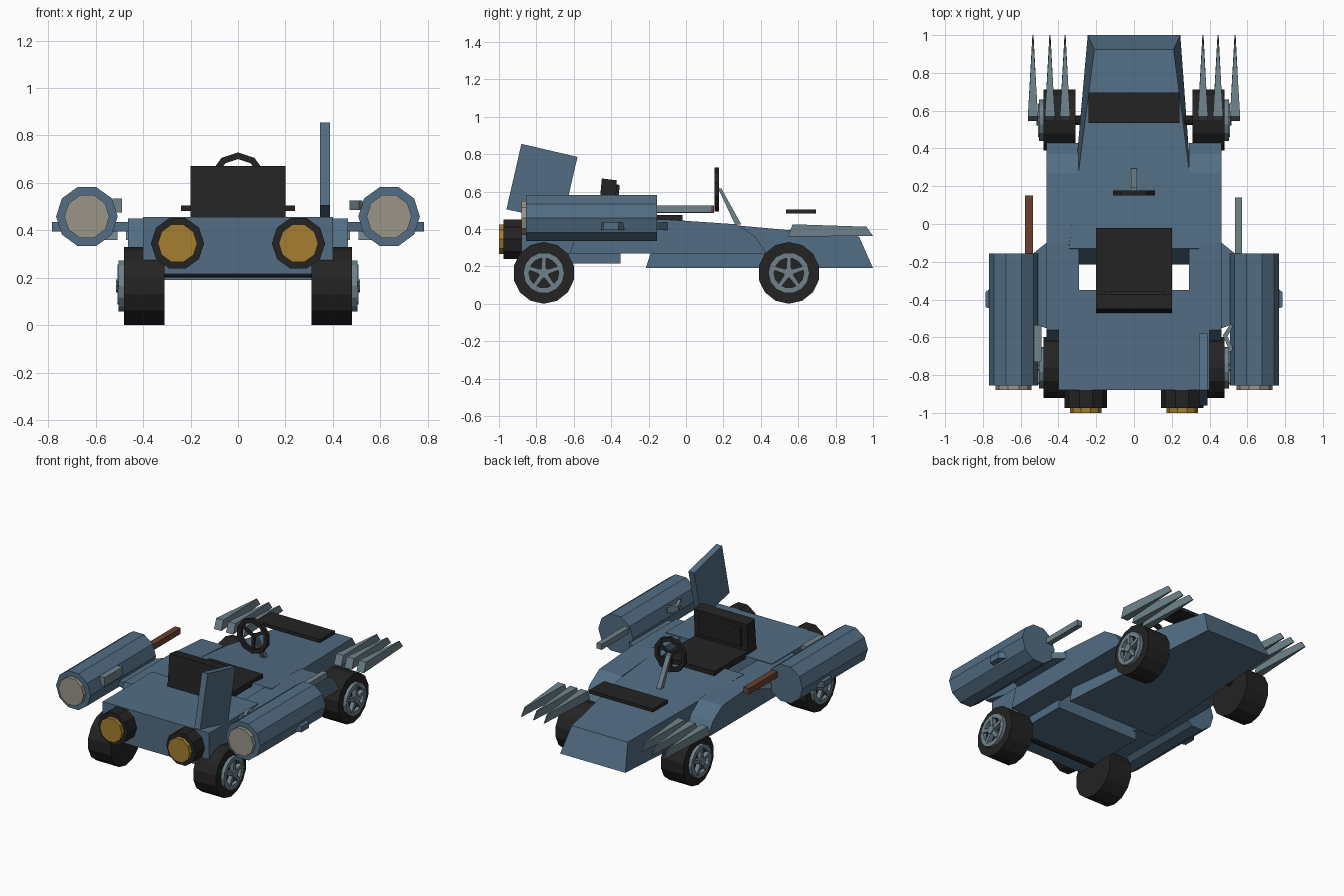
import bpy, bmesh, math
from mathutils import Vector, Matrix

if "Cube" in bpy.data.objects:
    bpy.data.objects.remove(bpy.data.objects["Cube"])


def mat(name, rgb):
    m = bpy.data.materials.new(name)
    m.diffuse_color = (*rgb, 1)
    m.use_nodes = True
    m.node_tree.nodes["Principled BSDF"].inputs["Base Color"].default_value = m.diffuse_color
    return m


BLUE = mat("body blue", (0.085, 0.155, 0.23))
BLACK = mat("rubber black", (0.017, 0.017, 0.017))
STEEL = mat("steel grey", (0.16, 0.225, 0.26))
AMBER = mat("lamp amber", (0.38, 0.21, 0.03))
CREAM = mat("lens cream", (0.32, 0.30, 0.25))
BROWN = mat("wood brown", (0.14, 0.055, 0.028))


def finish(name, bm, m):
    bmesh.ops.recalc_face_normals(bm, faces=bm.faces)
    me = bpy.data.meshes.new(name)
    bm.to_mesh(me)
    bm.free()
    me.materials.append(m)
    ob = bpy.data.objects.new(name, me)
    bpy.context.collection.objects.link(ob)
    return ob


def loft(name, a, b, m):
    """Solid between two matching loops of points."""
    bm = bmesh.new()
    va = [bm.verts.new(p) for p in a]
    vb = [bm.verts.new(p) for p in b]
    bm.faces.new(va)
    bm.faces.new(vb[::-1])
    n = len(va)
    for i in range(n):
        j = (i + 1) % n
        bm.faces.new((va[i], va[j], vb[j], vb[i]))
    return finish(name, bm, m)


def box(name, x, y, z, m):
    a = [(px, py, z[0]) for px, py in ((x[0], y[0]), (x[1], y[0]), (x[1], y[1]), (x[0], y[1]))]
    return loft(name, a, [(p[0], p[1], z[1]) for p in a], m)


def side_prism(name, yz, x0, x1, m):
    return loft(name, [(x0, *p) for p in yz], [(x1, *p) for p in yz], m)


def cyl(name, axis, c, r, lo, hi, n, m, phase=0.0):
    """Cylinder along x or y; c holds the two other coordinates."""
    def ring(t):
        pts = []
        for i in range(n):
            a = phase + math.tau * i / n
            u, v = c[0] + r * math.cos(a), c[1] + r * math.sin(a)
            pts.append((t, u, v) if axis == "x" else (u, t, v))
        return pts
    return loft(name, ring(lo), ring(hi), m)


def ring(name, axis, c, r0, r1, lo, hi, n, m, phase=0.0):
    """Square-section ring around x or y."""
    bm = bmesh.new()
    rows = []
    for i in range(n):
        a = phase + math.tau * i / n
        row = []
        for r, t in ((r0, lo), (r1, lo), (r1, hi), (r0, hi)):
            u, v = c[0] + r * math.cos(a), c[1] + r * math.sin(a)
            row.append(bm.verts.new((t, u, v) if axis == "x" else (u, t, v)))
        rows.append(row)
    for i in range(n):
        p, q = rows[i], rows[(i + 1) % n]
        for k in range(4):
            l = (k + 1) % 4
            bm.faces.new((p[k], p[l], q[l], q[k]))
    return finish(name, bm, m)


# Tapered tail body with slanted ends
loft("tail_body",
     [(-0.335, -0.215, 0.19), (0.335, -0.215, 0.19), (0.245, 1.0, 0.19), (-0.245, 1.0, 0.19)],
     [(-0.345, -0.13, 0.455), (0.345, -0.13, 0.455), (0.21, 0.925, 0.36), (-0.21, 0.925, 0.36)], BLUE)

# Front block and its belly
box("front_block", (-0.4, 0.4), (-0.88, -0.35), (0.27, 0.455), BLUE)
box("front_belly", (-0.31, 0.31), (-0.878, -0.35), (0.215, 0.27), BLUE)

# Seat with raised back pad
box("seat_cushion", (-0.2, 0.2), (-0.42, -0.02), (0.435, 0.475), BLACK)
side_prism("seat_back", [(-0.47, 0.456), (-0.38, 0.456), (-0.37, 0.66), (-0.45, 0.67)], -0.2, 0.2, BLACK)
side_prism("seat_pad", [(-0.38, 0.50), (-0.365, 0.50), (-0.355, 0.635), (-0.38, 0.64)], -0.155, 0.155, BLACK)

# Floating rear plate
box("rear_plate", (-0.24, 0.24), (0.535, 0.695), (0.482, 0.505), BLACK)

# Steering wheel, spokes and column
ring("steering_rim", "y", (0, 0.61), 0.09, 0.118, 0.152, 0.177, 10, BLACK, math.pi / 10)
for k in range(3):
    a = math.radians(-90 + 120 * k)
    d, s = Vector((math.cos(a), 0, math.sin(a))), Vector((-math.sin(a), 0, math.cos(a)))
    c = Vector((0, 0, 0.61))
    sec = [c + s * 0.01, c - s * 0.01, c - s * 0.01 + d * 0.1, c + s * 0.01 + d * 0.1]
    loft("steering_spoke", [p + Vector((0, 0.158, 0)) for p in sec],
         [p + Vector((0, 0.172, 0)) for p in sec], BLACK)
side_prism("steering_column", [(0.17, 0.62), (0.19, 0.615), (0.295, 0.425), (0.262, 0.425)], -0.016, 0.016, STEEL)

# Upright fin on one side
side_prism("fin", [(-0.88, 0.855), (-0.58, 0.785), (-0.66, 0.44), (-0.96, 0.505)], 0.345, 0.388, BLUE)

for s in (-1, 1):
    # Side fairing, running from the front wheel to the rear wheel
    prof = [(-0.62, 0.27), (-0.56, 0.45), (-0.1, 0.45), (0.27, 0.425), (0.37, 0.36), (0.43, 0.27)]
    side_prism("side_fairing", prof, s * 0.29, s * 0.463, BLUE)

    # Tapered bracket through the tank
    plan = [(0.44, -0.56), (0.44, -0.08), (0.785, -0.36), (0.785, -0.44)]
    loft("tank_bracket", [(s * x, y, 0.395) for x, y in plan], [(s * x, y, 0.435) for x, y in plan], BLUE)

    # Tank and its lens
    cyl("side_tank", "y", (s * 0.637, 0.458), 0.13, -0.855, -0.155, 10, BLUE)
    cyl("tank_lens", "y", (s * 0.637, 0.458), 0.095, -0.88, -0.855, 10, CREAM)

    # Headlamp
    cyl("headlamp_shell", "y", (s * 0.255, 0.345), 0.112, -0.975, -0.88, 10, BLACK)
    cyl("headlamp_lens", "y", (s * 0.255, 0.345), 0.083, -1.0, -0.975, 10, AMBER)

    # Three tail spikes
    for cx in (0.365, 0.445, 0.535):
        w = 0.027
        loft("tail_spike",
             [(s * cx - w, 0.545, 0.36), (s * cx + w, 0.545, 0.36), (s * cx + w, 0.57, 0.425), (s * cx - w, 0.57, 0.425)],
             [(s * cx - 0.003, 1.0, 0.362), (s * cx + 0.003, 1.0, 0.362),
              (s * cx + 0.003, 0.965, 0.412), (s * cx - 0.003, 0.965, 0.412)], STEEL)

    # Wheels with five-spoke rims
    for y in (-0.76, 0.55):
        cyl("tyre", "x", (y, 0.165), 0.165, s * 0.31, s * 0.48, 14, BLACK, math.pi / 14)
        ring("wheel_rim", "x", (y, 0.165), 0.08, 0.11, s * 0.475, s * 0.503, 14, STEEL)
        cyl("wheel_hub", "x", (y, 0.165), 0.028, s * 0.475, s * 0.515, 10, STEEL)
        for k in range(5):
            a = math.radians(90 + 72 * k)
            d, t = Vector((0, math.cos(a), math.sin(a))), Vector((0, -math.sin(a), math.cos(a)))
            c = Vector((0, y, 0.165))
            sec = [c + t * 0.014, c - t * 0.014, c - t * 0.01 + d * 0.09, c + t * 0.01 + d * 0.09]
            loft("wheel_spoke", [p + Vector((s * 0.475, 0, 0)) for p in sec],
                 [p + Vector((s * 0.508, 0, 0)) for p in sec], STEEL)

# Axles
for y in (-0.76, 0.55):
    cyl("axle", "x", (y, 0.225), 0.025, -0.32, 0.32, 8, BLACK)

# Rods behind the tanks
box("wooden_rod", (-0.577, -0.535), (-0.16, 0.15), (0.485, 0.525), BROWN)
box("steel_rod", (0.535, 0.572), (-0.16, 0.14), (0.487, 0.525), STEEL)

# Grip block on one tank, bent lever on the other
box("grip_block", (-0.53, -0.49), (-0.73, -0.535), (0.475, 0.535), STEEL)
bend = [(0.51, -0.53), (0.47, -0.59), (0.51, -0.68), (0.525, -0.66), (0.495, -0.595), (0.525, -0.54)]
loft("bent_lever", [(x, y, 0.485) for x, y in bend], [(x, y, 0.525) for x, y in bend], STEEL)
